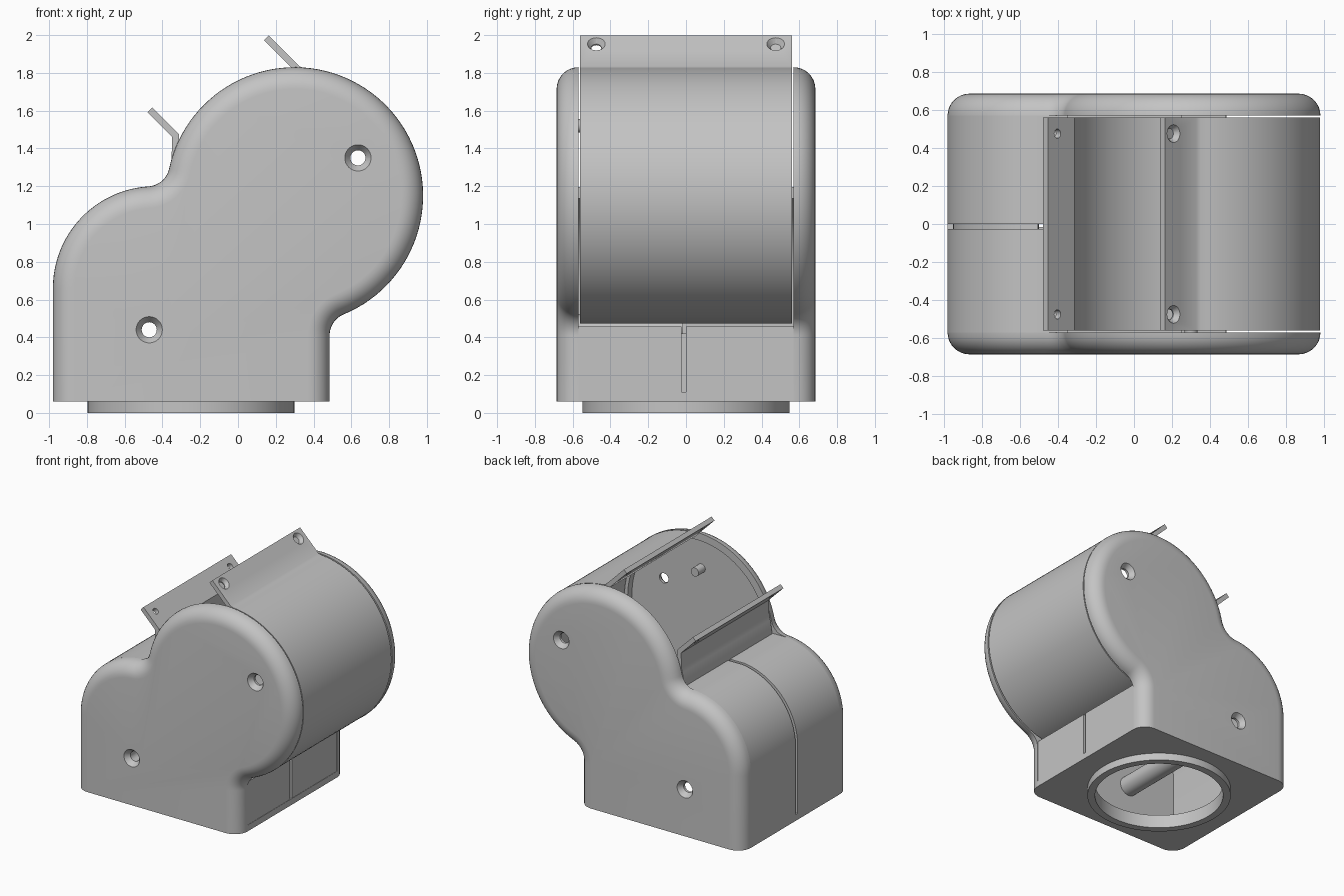
import bpy, bmesh
from math import sin, cos, pi, radians, atan2, sqrt
from mathutils import Vector

if "Cube" in bpy.data.objects:
    bpy.data.objects.remove(bpy.data.objects["Cube"])

grey = bpy.data.materials.new("light_grey_plastic")
grey.use_nodes = True
grey.diffuse_color = (0.55, 0.55, 0.55, 1)
grey.node_tree.nodes["Principled BSDF"].inputs["Base Color"].default_value = (0.55, 0.55, 0.55, 1)

# Main outline: small shoulder arc, large drum arc, concave fillets between
BASE, LEFT, RIGHT = 0.06, -0.98, 0.485
SHOULDER, SHOULDER_R = Vector((-0.44, 0.66)), 0.54
DRUM, DRUM_R = Vector((0.3, 1.15)), 0.68
FILLET = 0.12
WALL = 0.06
HALF = 0.57      # inner edge of the side shells
WIDE = 0.685     # outer face of the side shells


def arc(c, r, a, b, n):
    return [Vector((c.x + r * cos(a + (b - a) * i / n), c.y + r * sin(a + (b - a) * i / n)))
            for i in range(n + 1)]


def angle(a, b):
    return atan2(b.y - a.y, b.x - a.x)


# Fillet centres, found from tangency
gap = DRUM - SHOULDER
ra, rb = SHOULDER_R + FILLET, DRUM_R + FILLET
along = (ra ** 2 - rb ** 2 + gap.length_squared) / (2 * gap.length)
u = gap.normalized()
F1 = SHOULDER + u * along + Vector((-u.y, u.x)) * sqrt(ra ** 2 - along ** 2)
fx = RIGHT + FILLET
F2 = Vector((fx, DRUM.y - sqrt(rb ** 2 - (fx - DRUM.x) ** 2)))


def outline(d, bottom=BASE):
    """Body outline inset by d, open along the flat bottom."""
    pts = [Vector((LEFT + d, bottom))]
    pts += arc(SHOULDER, SHOULDER_R - d, pi, angle(SHOULDER, F1), 24)
    pts += arc(F1, FILLET + d, angle(F1, SHOULDER), angle(F1, DRUM), 12)[1:]
    pts += arc(DRUM, DRUM_R - d, angle(DRUM, F1), angle(DRUM, F2), 72)[1:]
    pts += arc(F2, FILLET + d, angle(F2, DRUM), pi, 12)[1:]
    return pts + [Vector((RIGHT - d, bottom))]


def finish(name, bm):
    bmesh.ops.recalc_face_normals(bm, faces=bm.faces)
    mesh = bpy.data.meshes.new(name)
    bm.to_mesh(mesh)
    bm.free()
    mesh.materials.append(grey)
    ob = bpy.data.objects.new(name, mesh)
    bpy.context.collection.objects.link(ob)
    return ob


def loft(name, rings):
    """Closed solid through matching rings of 3D points."""
    bm = bmesh.new()
    loops = [[bm.verts.new(p) for p in ring] for ring in rings]
    n = len(loops[0])
    for a, b in zip(loops, loops[1:]):
        for i in range(n):
            j = (i + 1) % n
            bm.faces.new((a[i], a[j], b[j], b[i]))
    bm.faces.new(loops[0])
    bm.faces.new(loops[-1])
    return finish(name, bm)


def strip(name, path, thick, y0, y1):
    """Bent plate: a path in x and z, thickened and extended along y."""
    rings = []
    for i, p in enumerate(path):
        t1 = (p - path[i - 1]).normalized() if i else (path[1] - p).normalized()
        t2 = (path[i + 1] - p).normalized() if i < len(path) - 1 else t1
        t = (t1 + t2).normalized()
        n = Vector((-t.y, t.x)) * (thick / 2 / max(t.dot(t1), 0.4))
        a, b = p + n, p - n
        rings.append([(a.x, y0, a.y), (a.x, y1, a.y), (b.x, y1, b.y), (b.x, y0, b.y)])
    return loft(name, rings)


def rod(name, start, end, r1, r2=None, n=32):
    """Cylinder or cone between two points."""
    start, end = Vector(start), Vector(end)
    axis = end - start
    turn = axis.to_track_quat('Z', 'Y')
    ring = [turn @ Vector((cos(2 * pi * i / n), sin(2 * pi * i / n), 0)) for i in range(n)]
    return loft(name, [[start + v * r1 for v in ring],
                       [end + v * (r2 or r1) for v in ring]])


def cut(ob, cutters):
    for c in cutters:
        c.hide_render = True
        m = ob.modifiers.new("cut", 'BOOLEAN')
        m.operation, m.solver, m.object = 'DIFFERENCE', 'EXACT', c
        bpy.context.view_layer.objects.active = ob
        bpy.ops.object.modifier_apply(modifier=m.name)
        bpy.data.objects.remove(c)


SCREWS = [(-0.47, 0.44), (0.635, 1.35)]

# Side shells: rounded outside, recessed inside, with countersunk screw holes
for side, name in ((-1, "front"), (1, "back")):
    rings = []

    def ring(d, y, bottom=BASE):
        rings.append([(p.x, side * y, p.y) for p in outline(d, bottom)])

    ring(WALL, WIDE - WALL, BASE + WALL)
    ring(WALL, HALF, BASE + WALL)
    ring(0, HALF)
    steps = 8
    for i in range(steps + 1):
        a = pi / 2 * i / steps
        ring(0.115 * (1 - cos(a)), HALF + (WIDE - HALF) * sin(a))
    shell = loft(name + "_shell", rings)
    for x, z in SCREWS:
        cut(shell, [rod("hole", (x, side * 0.5, z), (x, side * 0.8, z), 0.04),
                    rod("sink", (x, side * 0.645, z), (x, side * 0.695, z), 0.04, 0.077)])

    # Lower casing walls, split by a narrow seam
    y0, y1 = (-HALF, -0.025) if side < 0 else (0, HALF)
    shoulder = outline(WALL / 2)[:25] + [Vector((-0.35, 1.165))]
    strip(name + "_shoulder_wall", shoulder, WALL, y0, y1)
    low = [Vector((RIGHT - 0.03, BASE)), Vector((RIGHT - 0.03, 0.43)), Vector((0.25, 0.43))]
    strip(name + "_low_wall", low, 0.055, y0, y1)

# Backing behind the seam
strip("shoulder_seam_backing", outline(0.045)[:25], 0.03, -0.06, 0.04)
strip("low_seam_backing", [Vector((RIGHT - 0.045, BASE)), Vector((RIGHT - 0.045, 0.42))],
      0.03, -0.06, 0.04)

# Floor with a round opening and a collar below it
floor = strip("floor", [Vector((LEFT, 0.085)), Vector((RIGHT, 0.085))], 0.05, -HALF, HALF)
collar = rod("collar", (-0.25, 0, 0), (-0.25, 0, 0.08), 0.548, n=96)
for part in (floor, collar):
    cut(part, [rod("opening", (-0.25, 0, -0.1), (-0.25, 0, 0.2), 0.49, n=96)])

# Open drum with an angled flange on each side of its mouth
path = [Vector((0.15, 1.985)), Vector((0.317, 1.818))]
path += arc(DRUM, DRUM_R - 0.02, radians(86), radians(-196), 96)
path += [Vector((-0.33, 1.468)), Vector((-0.466, 1.604))]
drum = strip("drum", path, 0.036, -0.56, 0.56)
for y in (-0.475, 0.475):
    for x, z, r in ((0.195, 1.94, 0.027), (-0.415, 1.553, 0.024)):
        c, n = Vector((x, y, z)), Vector((1, 0, 1)).normalized()
        cutters = [rod("hole", c - n * 0.06, c + n * 0.06, r)]
        if x > 0:
            cutters.append(rod("sink", c - n * 0.01, c + n * 0.022, 0.027, 0.05))
        cut(drum, cutters)

# Inner screw post and small peg
x, z = SCREWS[0]
post = rod("screw_post", (x, -0.63, z), (x, -0.015, z), 0.08)
cut(post, [rod("bore", (x, -0.7, z), (x, 0.1, z), 0.04)])
rod("peg", (0.3, -0.63, 1.52), (0.3, -0.54, 1.52), 0.035)

# Smooth curves, crisp edges
for ob in bpy.context.view_layer.objects:
    ob.select_set(ob.type == 'MESH' and grey.name in ob.data.materials)
bpy.ops.object.shade_smooth_by_angle(angle=radians(30))
